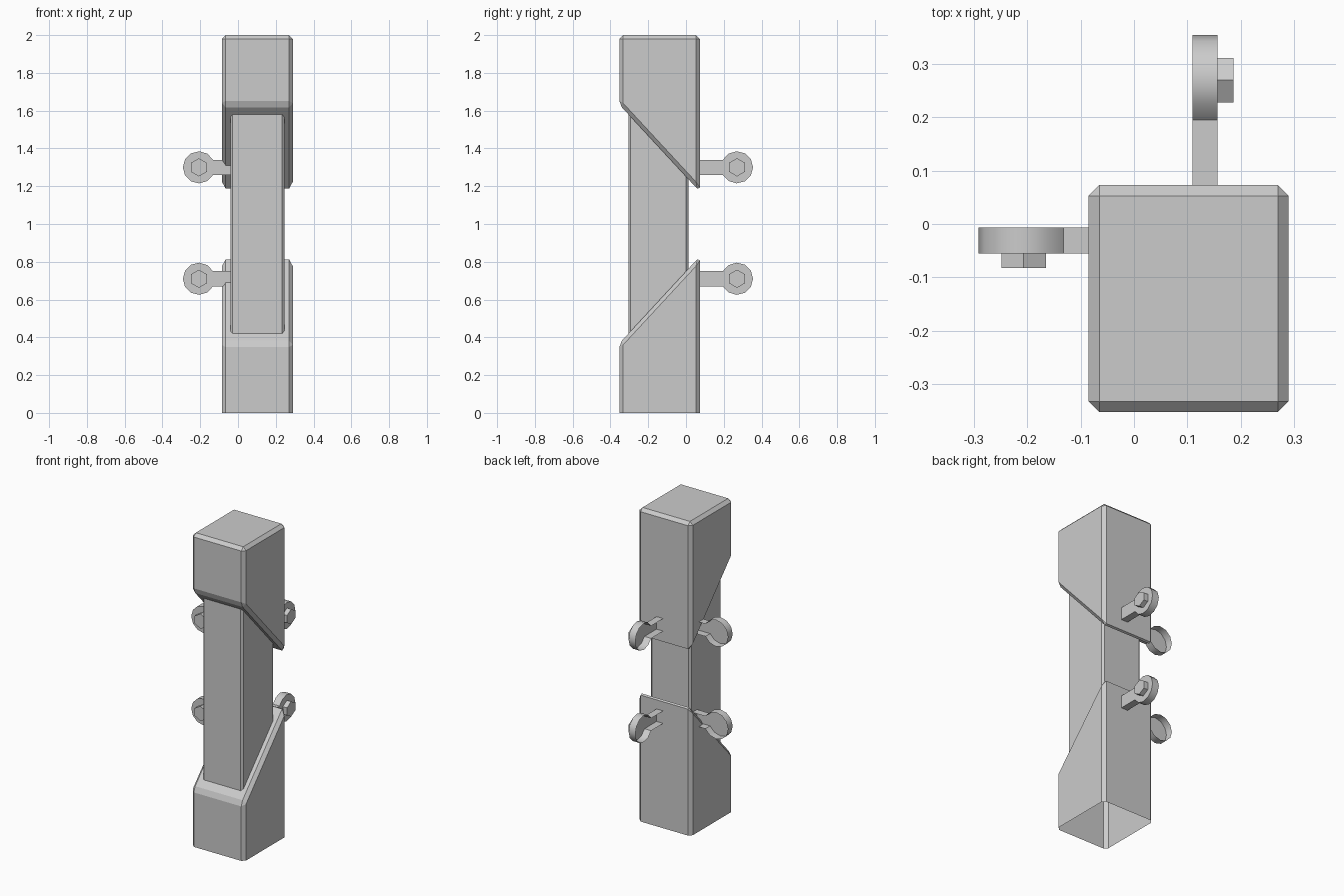
import bpy
import bmesh
from math import pi, sin, cos, asin, radians
from mathutils import Vector

cube = bpy.data.objects.get("Cube")
if cube:
    bpy.data.objects.remove(cube, do_unlink=True)

GREY = (0.6, 0.6, 0.6, 1.0)
grey = bpy.data.materials.new("plain grey")
grey.use_nodes = True
grey.diffuse_color = GREY
grey.node_tree.nodes["Principled BSDF"].inputs["Base Color"].default_value = GREY


def extrude(name, profile, depth, place, bevel=0.0, open_dir=None, smooth=False):
    """Extrude a profile (u, v) over depth (near, far), mapped by place(u, v, w).
    The face pointing along open_dir is left off and its rim is not bevelled."""
    bm = bmesh.new()
    near, far = ([bm.verts.new(place(u, v, w)) for u, v in profile] for w in depth)
    bm.faces.new(near)
    bm.faces.new(far)
    for i in range(len(profile)):
        j = (i + 1) % len(profile)
        bm.faces.new((near[i], near[j], far[j], far[i]))
    bmesh.ops.recalc_face_normals(bm, faces=bm.faces)

    def is_open(face):
        return open_dir is not None and face.normal.dot(open_dir) > 0.999

    bm.normal_update()
    if bevel:
        edges = [e for e in bm.edges if not any(is_open(f) for f in e.link_faces)]
        bmesh.ops.bevel(bm, geom=edges, offset=bevel, segments=1, affect='EDGES')
        bm.normal_update()
    opened = [f for f in bm.faces if is_open(f)]
    if opened:
        bmesh.ops.delete(bm, geom=opened, context='FACES')
    mesh = bpy.data.meshes.new(name)
    bm.to_mesh(mesh)
    bm.free()
    mesh.materials.append(grey)
    obj = bpy.data.objects.new(name, mesh)
    bpy.context.collection.objects.link(obj)
    if smooth:
        bpy.ops.object.select_all(action='DESELECT')
        obj.select_set(True)
        bpy.context.view_layer.objects.active = obj
        bpy.ops.object.shade_smooth_by_angle(angle=radians(40))
    return obj


def side_profile(u, v, w):
    return Vector((w, u, v))


# End blocks with slanted inner faces; the lower one is open underneath
FRONT, BACK = -0.353, 0.073
WIDTH = (-0.085, 0.29)
lower = [(FRONT, 0), (BACK, 0), (BACK, 0.828), (FRONT, 0.368)]
upper = [(y, 2 - z) for y, z in lower]
extrude("lower_block", lower, WIDTH, side_profile, 0.02, Vector((0, 0, -1)))
extrude("upper_block", upper, WIDTH, side_profile, 0.02)

# Narrow post between the blocks
post = [(-0.305, 0.4), (0.013, 0.4), (0.013, 1.6), (-0.305, 1.6)]
extrude("middle_post", post, (-0.04, 0.245), side_profile, 0.012)


# Keyhole-shaped brackets, hollow on the far side, each with a hexagonal bolt
def bracket(side, height, root, centre, depth, bolt_top, place, open_dir):
    radius, half_arm = 0.085, 0.04
    reach = pi - asin(half_arm / radius)
    angles = [reach * (i / 5 - 1) for i in range(11)]
    outline = [(centre + radius * cos(a), height + radius * sin(a)) for a in angles]
    outline += [(root, height + half_arm), (root, height - half_arm)]
    extrude(side + "_bracket", outline, depth, place, 0, open_dir, True)
    hexagon = [(centre + 0.048 * sin(i * pi / 3), height + 0.048 * cos(i * pi / 3))
               for i in range(6)]
    extrude(side + "_bolt", hexagon, (depth[1], bolt_top), place, 0, open_dir)


for level, z in (("lower", 0.71), ("upper", 1.3)):
    bracket(level + "_side", z, 0.04, 0.207, (0.007, 0.055), 0.083,
            lambda u, v, w: Vector((-u, -w, v)), Vector((0, 1, 0)))
    bracket(level + "_back", z, 0.05, 0.27, (0.11, 0.157), 0.187,
            lambda u, v, w: Vector((w, u, v)), Vector((-1, 0, 0)))
